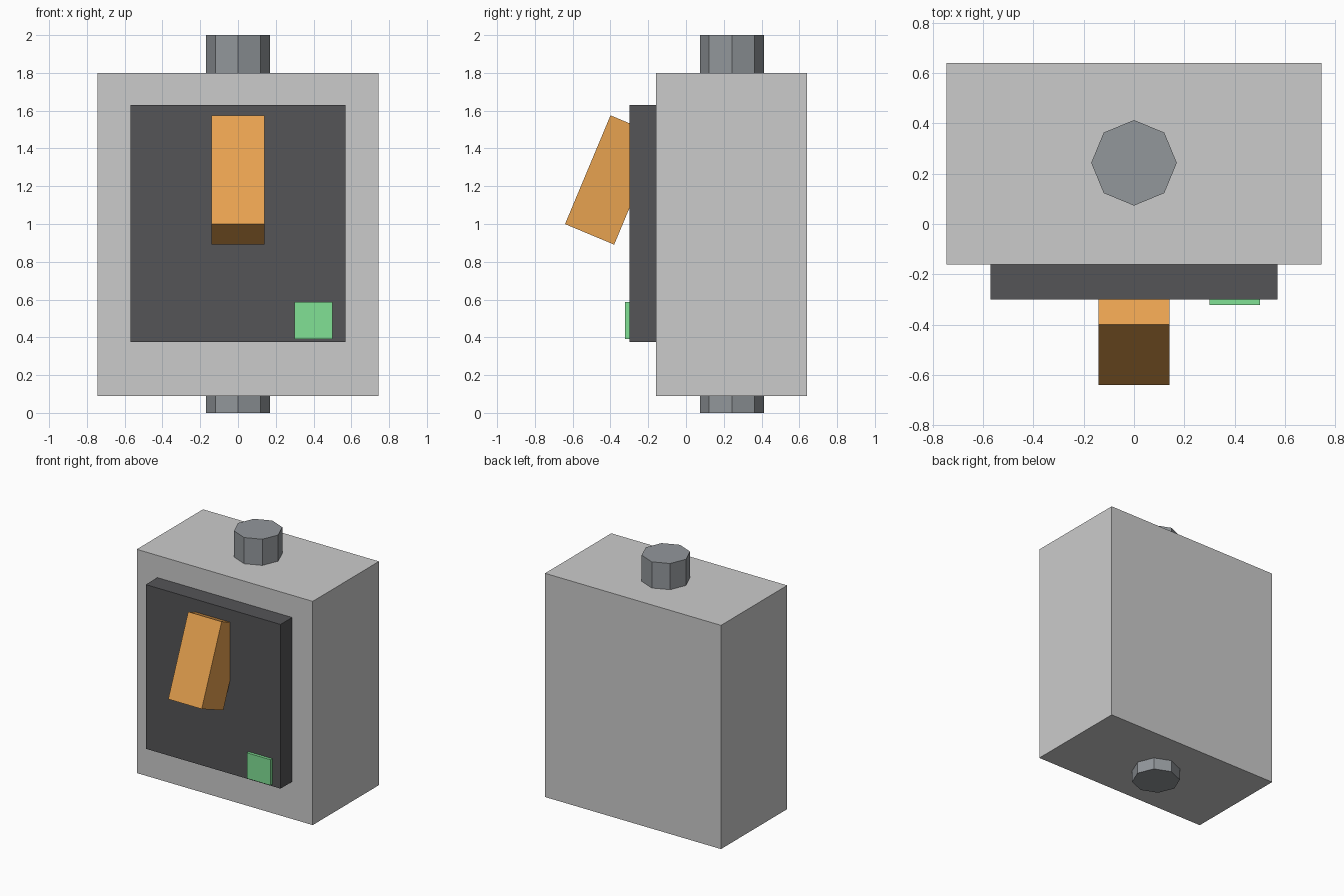
import bpy
import math

if "Cube" in bpy.data.objects:
    bpy.data.objects.remove(bpy.data.objects["Cube"])


def colour(obj, name, rgb):
    mat = bpy.data.materials.new(name)
    mat.diffuse_color = (*rgb, 1.0)
    mat.use_nodes = True
    mat.node_tree.nodes["Principled BSDF"].inputs["Base Color"].default_value = mat.diffuse_color
    obj.data.materials.append(mat)


def box(name, centre, size, tilt=0.0):
    bpy.ops.mesh.primitive_cube_add(size=1, location=centre)
    obj = bpy.context.object
    obj.name = name
    obj.scale = size
    obj.rotation_euler.x = math.radians(tilt)
    bpy.ops.object.transform_apply(location=False, rotation=False, scale=True)
    return obj


# Housing
box("housing", (0, 0.24, 0.945), (1.488, 0.80, 1.71))

# Raised dark front panel
panel = box("front_panel", (0, -0.22, 1.003), (1.14, 0.16, 1.255))
colour(panel, "dark_grey", (0.09, 0.09, 0.095))

# Tilted lever, sunk into the panel
lever = box("lever", (0, -0.39, 1.233), (0.283, 0.282, 0.624), tilt=-22.7)
colour(lever, "orange", (0.80, 0.36, 0.08))

# Indicator light
light = box("indicator_light", (0.40, -0.299, 0.488), (0.20, 0.046, 0.196))
colour(light, "green", (0.22, 0.75, 0.30))

# Eight-sided conduit running through the housing
bpy.ops.mesh.primitive_cylinder_add(vertices=8, radius=0.17, depth=2, location=(0, 0.243, 1))
conduit = bpy.context.object
conduit.name = "conduit"
colour(conduit, "steel_grey", (0.29, 0.31, 0.33))
